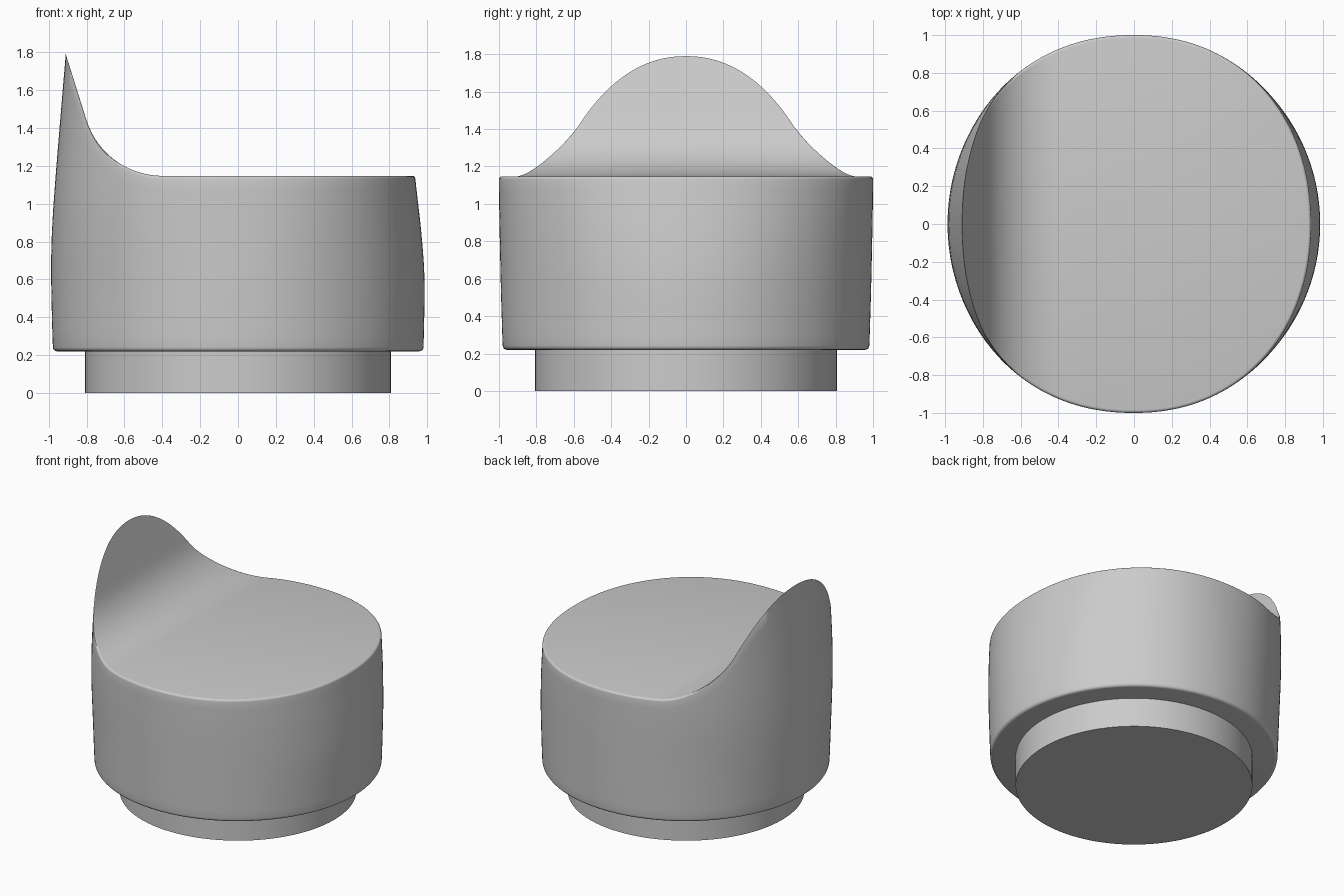
import bpy, bmesh, math

cube = bpy.data.objects.get("Cube")
if cube:
    bpy.data.objects.remove(cube, do_unlink=True)

SEGMENTS = 192
BOTTOM, DECK, TIP = 0.22, 1.147, 1.79

# Half-widths of the body by height
LEFT = [(0.22, 0.98), (0.6, 0.985), (0.85, 0.968), (1.15, 0.935), (1.79, 0.88)]
RIGHT = [(0.22, 0.978), (0.6, 0.987), (0.85, 0.983), (1.15, 0.963), (1.79, 0.91)]
DEPTH = [(0.22, 0.98), (0.6, 0.991), (1.1, 1.0), (1.79, 1.0)]
SQUARENESS = [(0.22, 2.0), (0.6, 2.02), (1.15, 2.14), (1.79, 2.14)]

grey = bpy.data.materials.new("plain grey")
grey.use_nodes = True
colour = (0.6, 0.6, 0.6, 1.0)
grey.diffuse_color = colour
grey.node_tree.nodes["Principled BSDF"].inputs["Base Color"].default_value = colour


def sample(table, z):
    """Smooth monotone-ish interpolation through a small table."""
    z = min(max(z, table[0][0]), table[-1][0])
    last = len(table) - 1

    def slope(k):
        a, b = table[max(k - 1, 0)], table[min(k + 1, last)]
        return (b[1] - a[1]) / (b[0] - a[0])

    for k in range(last):
        (z0, v0), (z1, v1) = table[k], table[k + 1]
        if z <= z1:
            h = z1 - z0
            t = (z - z0) / h
            s = 1 - t
            return (v0 * s * s * (1 + 2 * t) + h * slope(k) * t * s * s
                    + v1 * t * t * (3 - 2 * t) - h * slope(k + 1) * t * t * s)


def cut_height(x):
    """Flat deck, then a concave arc, then a straight rise to the tip."""
    radius, start, tangent = 0.42, -0.4, -0.8
    arc = lambda px: DECK + radius - math.sqrt(radius ** 2 - (px - start) ** 2)
    if x >= start:
        return DECK
    if x >= tangent:
        return arc(x)
    return min(TIP, arc(tangent) + (tangent - x) * (TIP - arc(tangent)) / 0.11)


def outline(angle, z):
    """Point on the rounded, slightly squared body section."""
    c, s = math.cos(angle), math.sin(angle)
    if abs(s) < 1e-9:
        s = 0.0
    power = 2 / sample(SQUARENESS, z)
    width = sample(LEFT if c > 0 else RIGHT, z)
    return (math.copysign(abs(c) ** power, c) * width,
            math.copysign(abs(s) ** power, s) * sample(DEPTH, z))


def add_object(name, bm):
    bmesh.ops.recalc_face_normals(bm, faces=bm.faces)
    mesh = bpy.data.meshes.new(name)
    bm.to_mesh(mesh)
    bm.free()
    mesh.materials.append(grey)
    obj = bpy.data.objects.new(name, mesh)
    bpy.context.collection.objects.link(obj)
    bpy.ops.object.select_all(action="DESELECT")
    bpy.context.view_layer.objects.active = obj
    obj.select_set(True)
    bpy.ops.object.shade_smooth_by_angle(angle=math.radians(35))


# Body: columns around the section, each ending on the scooped cut
bm = bmesh.new()
columns = []
for i in range(SEGMENTS):
    angle = 2 * math.pi * i / SEGMENTS
    top = DECK
    for _ in range(25):
        top = cut_height(outline(angle, top)[0])
    column = []

    # Rounded lower edge
    for k in range(5):
        turn = math.pi / 2 * k / 4
        x, y = outline(angle, BOTTOM)
        shrink = 1 - 0.022 * (1 - math.sin(turn))
        column.append((x * shrink, y * shrink, BOTTOM + 0.022 * (1 - math.cos(turn))))

    # Wall, with a rim rounding that fades out at the tip
    drop = 0.016 * (TIP - top) / (TIP - DECK)
    low, high = BOTTOM + 0.022, top - drop
    for k in range(1, 17):
        z = low + (high - low) * k / 16
        column.append((*outline(angle, z), z))

    # Rounded rim
    x, y = outline(angle, high)
    for k in range(1, 5):
        turn = math.pi / 2 * k / 4
        shrink = 1 - (0.004 + drop * 0.75) * (1 - math.cos(turn))
        lip = cut_height(x * shrink)
        blend = math.sin(turn)
        column.append((x * shrink, y * shrink, high + (lip - high) * blend))
    columns.append([bm.verts.new(p) for p in column])

for i in range(SEGMENTS):
    a, b = columns[i], columns[(i + 1) % SEGMENTS]
    for k in range(len(a) - 1):
        bm.faces.new((a[k], b[k], b[k + 1], a[k + 1]))
bm.faces.new([c[0] for c in columns])

# Scooped top: strips running straight from front to back
rim = [c[-1] for c in columns]
for i in range(SEGMENTS // 2):
    strip = [rim[i], rim[i + 1], rim[-i - 1], rim[-i % SEGMENTS]]
    bm.faces.new(list(dict.fromkeys(strip)))
add_object("scooped_body", bm)

# Round base plug under the body
bm = bmesh.new()
bmesh.ops.create_cone(bm, cap_ends=True, segments=96, radius1=0.807,
                      radius2=0.807, depth=BOTTOM + 0.02)
bmesh.ops.translate(bm, verts=bm.verts, vec=(0, 0, (BOTTOM + 0.02) / 2))
add_object("base_plug", bm)
